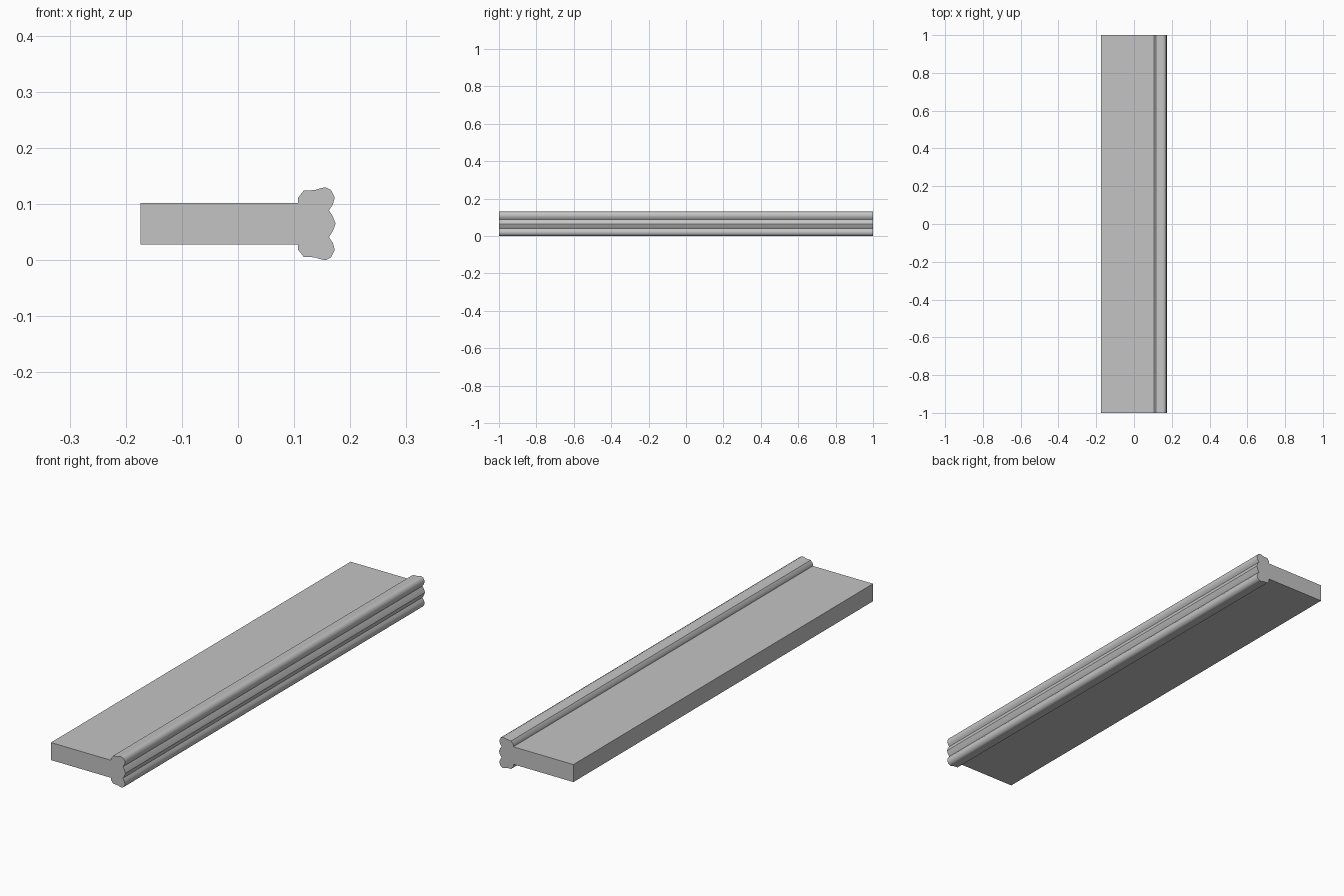
import bpy
import bmesh
import math

cube = bpy.data.objects.get("Cube")
if cube:
    bpy.data.objects.remove(cube, do_unlink=True)

LENGTH = 2.0
MID_Z = 0.065

# Single plain grey
grey = bpy.data.materials.new("plain_grey")
grey.use_nodes = True
colour = (0.55, 0.55, 0.55, 1)
grey.diffuse_color = colour
grey.node_tree.nodes["Principled BSDF"].inputs["Base Color"].default_value = colour

# Upper half of the section as (x, height above the centre line):
# flat board, chamfered lip, rounded upper bead, then half of the middle bead
upper = [
    (-0.174, 0.037), (0.107, 0.037),
    (0.107, 0.046), (0.117, 0.059), (0.138, 0.060),
    (0.146, 0.063), (0.156, 0.065), (0.166, 0.060),
    (0.1725, 0.047), (0.169, 0.034), (0.162, 0.024),
    (0.169, 0.013),
]
nose = [(0.174, 0.0)]
lower = [(x, -h) for x, h in reversed(upper)]
section = upper + nose + lower

# Extrude the mirrored section along the length
bm = bmesh.new()
verts = [bm.verts.new((x, -LENGTH / 2, MID_Z + h)) for x, h in section]
cap = bm.faces.new(verts)
result = bmesh.ops.extrude_face_region(bm, geom=[cap], use_keep_orig=True)
moved = [g for g in result["geom"] if isinstance(g, bmesh.types.BMVert)]
bmesh.ops.translate(bm, verts=moved, vec=(0, LENGTH, 0))
bmesh.ops.recalc_face_normals(bm, faces=bm.faces)

mesh = bpy.data.meshes.new("moulded_board")
bm.to_mesh(mesh)
bm.free()
mesh.materials.append(grey)
board = bpy.data.objects.new("moulded_board", mesh)
bpy.context.collection.objects.link(board)

# Smooth the beads, keep the board corners sharp
bpy.ops.object.select_all(action="DESELECT")
board.select_set(True)
bpy.context.view_layer.objects.active = board
bpy.ops.object.shade_smooth_by_angle(angle=math.radians(42))
